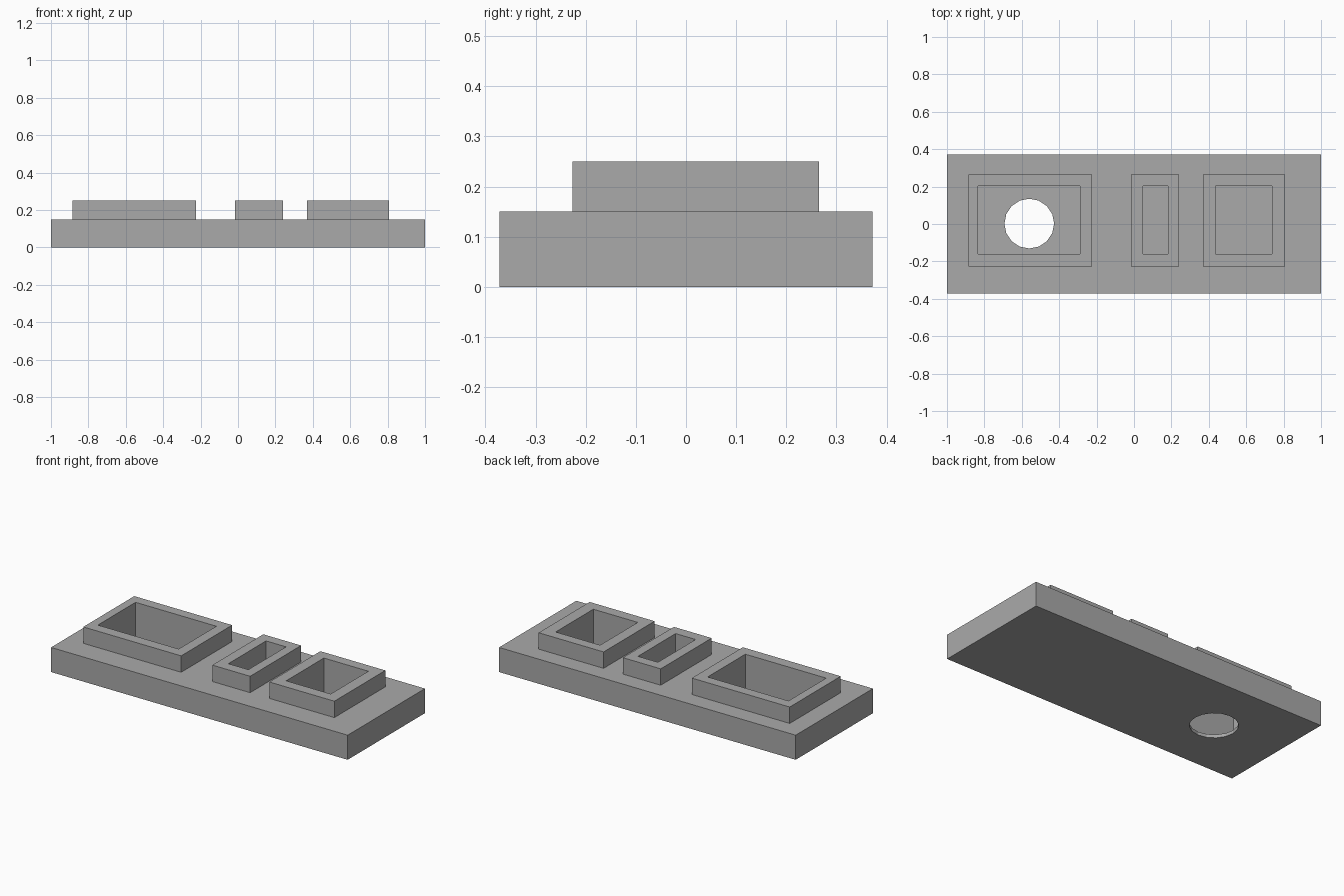
import bpy
import bmesh
from mathutils import Matrix, Vector

cube = bpy.data.objects.get("Cube")
if cube:
    bpy.data.objects.remove(cube, do_unlink=True)

# Single grey material
grey = bpy.data.materials.new("plain_grey")
grey.use_nodes = True
colour = (0.4, 0.4, 0.4, 1)
grey.diffuse_color = colour
grey.node_tree.nodes["Principled BSDF"].inputs["Base Color"].default_value = colour

PLATE_TOP, RIM_TOP, FLOOR = 0.15, 0.25, 0.02


def add_object(name, bm, helper=False):
    mesh = bpy.data.meshes.new(name)
    bm.to_mesh(mesh)
    bm.free()
    mesh.materials.append(grey)
    obj = bpy.data.objects.new(name, mesh)
    bpy.context.collection.objects.link(obj)
    if helper:
        obj.hide_render = True
        obj.hide_viewport = True
        obj.display_type = 'WIRE'
    return obj


def box(name, xs, ys, zs, helper=False):
    low, high = Vector((xs[0], ys[0], zs[0])), Vector((xs[1], ys[1], zs[1]))
    bm = bmesh.new()
    bmesh.ops.create_cube(bm, size=1, matrix=Matrix.Translation((low + high) / 2)
                          @ Matrix.Diagonal((high - low).to_4d()))
    return add_object(name, bm, helper)


def combine(target, tool, operation):
    mod = target.modifiers.new(tool.name, 'BOOLEAN')
    mod.operation = operation
    mod.solver = 'EXACT'
    mod.object = tool


# Base plate
plate = box("base_plate", (-1, 1), (-0.372, 0.372), (0, PLATE_TOP))

# Raised rims with deep pockets: name, outer x range, inner x range
frames = [
    ("wide", (-0.885, -0.225), (-0.833, -0.288)),
    ("narrow", (-0.015, 0.24), (0.047, 0.182)),
    ("medium", (0.37, 0.808), (0.437, 0.737)),
]
for name, outer, inner in frames:
    rim = box(name + "_rim", outer, (-0.226, 0.265), (PLATE_TOP / 2, RIM_TOP), True)
    combine(plate, rim, 'UNION')
for name, outer, inner in frames:
    pocket = box(name + "_pocket", inner, (-0.16, 0.203), (FLOOR, RIM_TOP + 0.1), True)
    combine(plate, pocket, 'DIFFERENCE')

# Round hole through the floor of the wide pocket
bm = bmesh.new()
bmesh.ops.create_cone(bm, cap_ends=True, segments=16, radius1=0.133, radius2=0.133,
                      depth=0.2, matrix=Matrix.Translation((-0.56, 0.002, 0)))
hole = add_object("round_hole", bm, True)
combine(plate, hole, 'DIFFERENCE')
